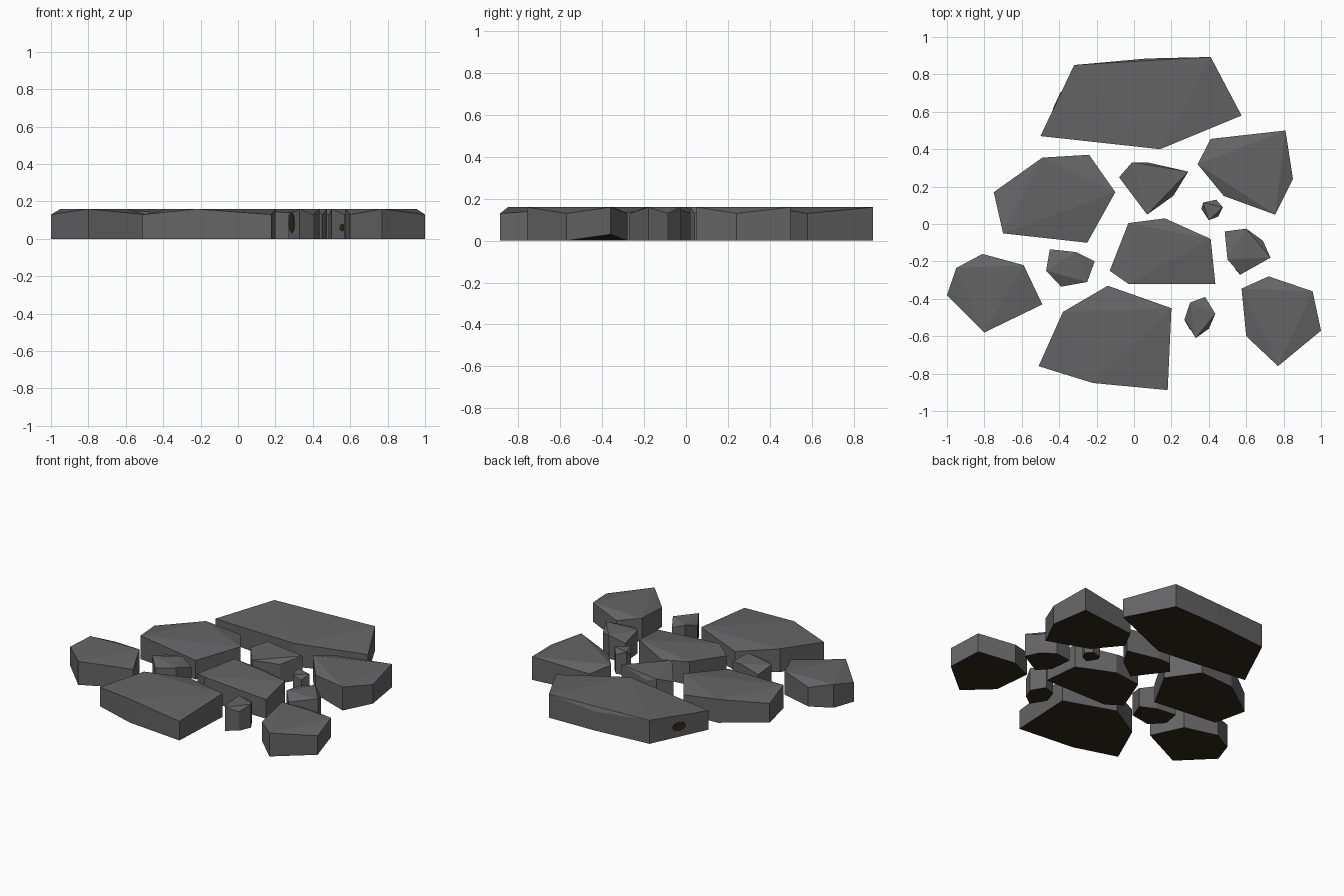
import bpy, bmesh
from mathutils import Matrix, Vector

if "Cube" in bpy.data.objects:
    bpy.data.objects.remove(bpy.data.objects["Cube"])


def material(name, rgb):
    m = bpy.data.materials.new(name)
    m.diffuse_color = (*rgb, 1)
    m.use_nodes = True
    m.node_tree.nodes["Principled BSDF"].inputs["Base Color"].default_value = m.diffuse_color
    return m


GREY = material("stone_grey", (0.13, 0.13, 0.134))
EARTH = material("dark_earth", (0.028, 0.021, 0.012))
LOW, HIGH = 0.13, 0.16


def finish(bm, name, mats):
    me = bpy.data.meshes.new(name)
    bm.to_mesh(me)
    bm.free()
    for m in mats:
        me.materials.append(m)
    ob = bpy.data.objects.new(name, me)
    bpy.context.collection.objects.link(ob)
    return ob


def stone(name, pts, odd=1, lift=None):
    """Six-sided slab; every other top corner is raised, underside is earth."""
    bm = bmesh.new()
    n = len(pts)
    bot = [bm.verts.new((x, y, 0.03 if i == lift else 0)) for i, (x, y) in enumerate(pts)]
    top = [bm.verts.new((x, y, HIGH if i % 2 == odd else LOW)) for i, (x, y) in enumerate(pts)]
    for i in range(n):
        j = (i + 1) % n
        bm.faces.new((bot[i], bot[j], top[j], top[i]))
    # flat raised middle with three sloping corners
    bm.faces.new(top[odd::2])
    for i in range(1 - odd, n, 2):
        bm.faces.new((top[i - 1], top[i], top[(i + 1) % n]))
    under = bm.faces.new(bot[::-1])
    under.material_index = 1
    finish(bm, name, [GREY, EARTH])
    return pts


def spot(name, pts, edge, t, z, rx, rz):
    """Thin earth patch on one side face of a stone."""
    a, b = Vector((*pts[edge], 0)), Vector((*pts[(edge + 1) % len(pts)], 0))
    along = (b - a).normalized()
    up = Vector((0, 0, 1))
    out = along.cross(up)
    c = a.lerp(b, t) + up * z
    mat = Matrix.Translation(c) @ Matrix((along, up, out)).transposed().to_4x4()
    bm = bmesh.new()
    bmesh.ops.create_cone(bm, cap_ends=True, segments=8, radius1=1, radius2=1, depth=1,
                          matrix=mat @ Matrix.Diagonal((rx, rz, 0.006, 1)))
    finish(bm, name, [EARTH])


# Large slabs
back = stone("back_slab", [(-0.50, 0.47), (0.14, 0.40), (0.575, 0.58), (0.41, 0.893), (0.07, 0.885), (-0.32, 0.85)])
stone("front_slab", [(-0.51, -0.76), (-0.22, -0.85), (0.18, -0.888), (0.20, -0.45), (-0.14, -0.33), (-0.38, -0.47)])
stone("left_slab", [(-0.75, 0.17), (-0.70, -0.05), (-0.25, -0.10), (-0.10, 0.17), (-0.24, 0.37), (-0.49, 0.355)])
stone("centre_slab", [(-0.13, -0.25), (-0.03, -0.32), (0.435, -0.32), (0.41, -0.08), (0.165, 0.03), (-0.03, 0.005)])

# Medium slabs
stone("back_right_slab", [(0.34, 0.32), (0.48, 0.15), (0.755, 0.05), (0.85, 0.24), (0.81, 0.50), (0.41, 0.455)], 0)
stone("far_left_slab", [(-1, -0.38), (-0.80, -0.58), (-0.49, -0.43), (-0.59, -0.22), (-0.81, -0.16), (-0.95, -0.235)])
stone("far_right_slab", [(0.575, -0.345), (0.60, -0.60), (0.77, -0.76), (1, -0.57), (0.955, -0.36), (0.72, -0.28)], 0, 4)

# Small filler stones
stone("middle_filler", [(-0.08, 0.25), (0.07, 0.05), (0.21, 0.15), (0.29, 0.28), (0.07, 0.33), (-0.01, 0.33)])
stone("left_filler", [(-0.45, -0.135), (-0.47, -0.25), (-0.39, -0.335), (-0.25, -0.31), (-0.21, -0.20), (-0.31, -0.15)])
right = stone("right_filler", [(0.485, -0.04), (0.50, -0.19), (0.57, -0.27), (0.73, -0.18), (0.69, -0.09), (0.60, -0.025)])
front = stone("front_filler", [(0.27, -0.51), (0.33, -0.61), (0.40, -0.56), (0.435, -0.48), (0.38, -0.39), (0.30, -0.42)])
stone("pebble", [(0.36, 0.08), (0.40, 0.02), (0.45, 0.04), (0.475, 0.09), (0.44, 0.13), (0.37, 0.115)])

# Earth patches
spot("back_patch", back, 5, 0.5, 0.07, 0.05, 0.03)
spot("front_patch", front, 0, 0.3, 0.085, 0.03, 0.055)
spot("right_patch", right, 1, 0.8, 0.06, 0.02, 0.02)
